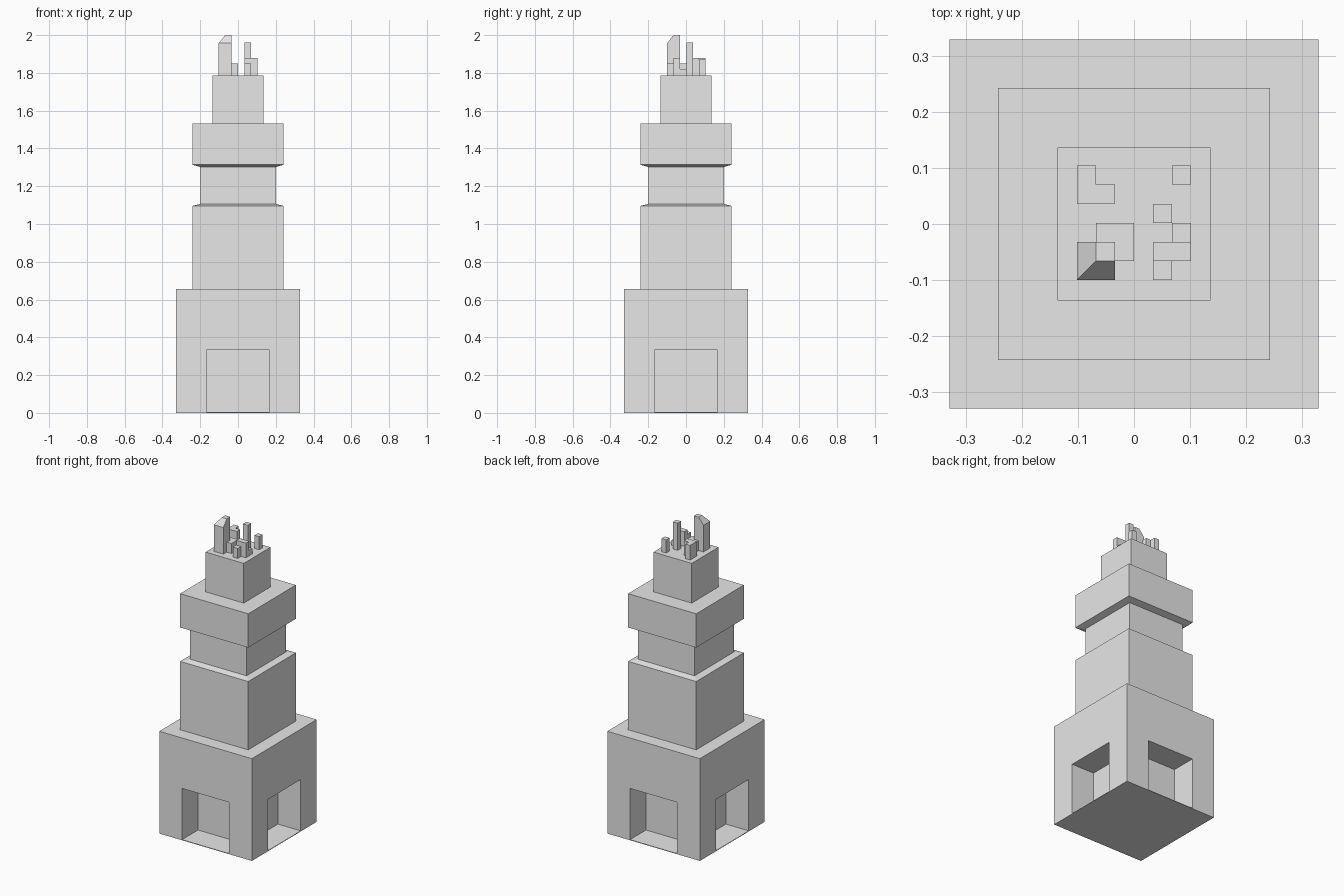
import bpy
import bmesh

cube = bpy.data.objects.get("Cube")
if cube:
    bpy.data.objects.remove(cube, do_unlink=True)

# One plain grey for the whole tower
grey = bpy.data.materials.new("light_grey")
grey.use_nodes = True
grey.diffuse_color = (0.8, 0.8, 0.8, 1)
grey.node_tree.nodes["Principled BSDF"].inputs["Base Color"].default_value = (0.8, 0.8, 0.8, 1)


def add_object(name, bm):
    bmesh.ops.recalc_face_normals(bm, faces=bm.faces)
    mesh = bpy.data.meshes.new(name)
    bm.to_mesh(mesh)
    bm.free()
    mesh.materials.append(grey)
    obj = bpy.data.objects.new(name, mesh)
    bpy.context.collection.objects.link(obj)
    return obj


def add_box(bm, x, y, z):
    verts = bmesh.ops.create_cube(bm, size=1)["verts"]
    for v in verts:
        v.co = [r[0] if c < 0 else r[1] for c, r in zip(v.co, (x, y, z))]


def box(name, x, y, z):
    bm = bmesh.new()
    add_box(bm, x, y, z)
    return add_object(name, bm)


def square_stack(name, profile):
    """Square tower section from (half width, height) pairs."""
    bm = bmesh.new()
    rings = [[bm.verts.new((sx * h, sy * h, z)) for sx, sy in ((-1, -1), (1, -1), (1, 1), (-1, 1))]
             for h, z in profile]
    for low, high in zip(rings, rings[1:]):
        for i in range(4):
            j = (i + 1) % 4
            bm.faces.new((low[i], low[j], high[j], high[i]))
    bm.faces.new(rings[0][::-1])
    bm.faces.new(rings[-1])
    return add_object(name, bm)


# Base block with a doorway recess in each side
BASE, DOOR, FLOOR, DOOR_TOP = 0.329, 0.167, 0.004, 0.333
base = square_stack("base_block", [(BASE, 0), (BASE, 0.657)])
for side, (dx, dy) in {"front": (0, -1), "back": (0, 1), "left": (1, 0), "right": (-1, 0)}.items():
    def span(d):
        return sorted((d * DOOR, d * 0.5)) if d else (-DOOR, DOOR)
    cutter = box(side + "_doorway_cutter", span(dx), span(dy), (FLOOR, DOOR_TOP))
    cutter.hide_render = True
    cutter.hide_viewport = True
    cutter.display_type = 'WIRE'
    mod = base.modifiers.new(side + "_doorway", 'BOOLEAN')
    mod.operation = 'DIFFERENCE'
    mod.solver = 'EXACT'
    mod.object = cutter

# Shaft with a narrow neck and an overhanging upper block
square_stack("shaft", [(0.242, 0.657), (0.242, 1.096), (0.201, 1.106), (0.201, 1.302),
                       (0.242, 1.314), (0.242, 1.531)])
ROOF = 1.786
square_stack("top_block", [(0.136, 1.531), (0.136, ROOF)])

# Rooftop pillars, laid out on a small square grid
CELL = 0.034
pillars = {
    "tall_post": (1, 0, 1, 1, 1.96),
    "front_post": (1, -3, 1, 1, 1.85),
    "wide_block": (1, -2, 2, 1, 1.88),
    "low_block": (2, -1, 1, 1, 1.82),
    "back_left_post": (2, 2, 1, 1, 1.87),
    "centre_block": (-2, -2, 2, 2, 1.85),
}
for name, (cx, cy, nx, ny, top) in pillars.items():
    box(name, (cx * CELL, (cx + nx) * CELL),
        (cy * CELL + 0.002, (cy + ny) * CELL + 0.002), (ROOF, top))


def prism(name, outline, z0, z1):
    bm = bmesh.new()
    face = bm.faces.new([bm.verts.new((x * CELL, y * CELL + 0.002, z0)) for x, y in outline])
    up = bmesh.ops.extrude_face_region(bm, geom=[face])["geom"]
    for v in up:
        if isinstance(v, bmesh.types.BMVert):
            v.co.z = z1
    return add_object(name, bm)


# L-shaped pillar at the back
prism("corner_pillar", [(-3, 1), (-1, 1), (-1, 2), (-2, 2), (-2, 3), (-3, 3)], ROOF, 1.88)

# Tall spire, its top sloping down to the front and right
spire_x, spire_y = (-0.102, -0.034), (-0.1, -0.032)
spire = bmesh.new()
add_box(spire, spire_x, spire_y, (ROOF, 1.957))
top = [f for f in spire.faces if f.calc_center_median().z > 1.95]
raised = bmesh.ops.extrude_face_region(spire, geom=top)["geom"]
bmesh.ops.delete(spire, geom=top, context='FACES_ONLY')
for v in raised:
    if isinstance(v, bmesh.types.BMVert):
        v.co.x = max(v.co.x, -2 * CELL)
        v.co.y = max(v.co.y, -0.066)
        v.co.z = 2.0
add_object("spire", spire)
